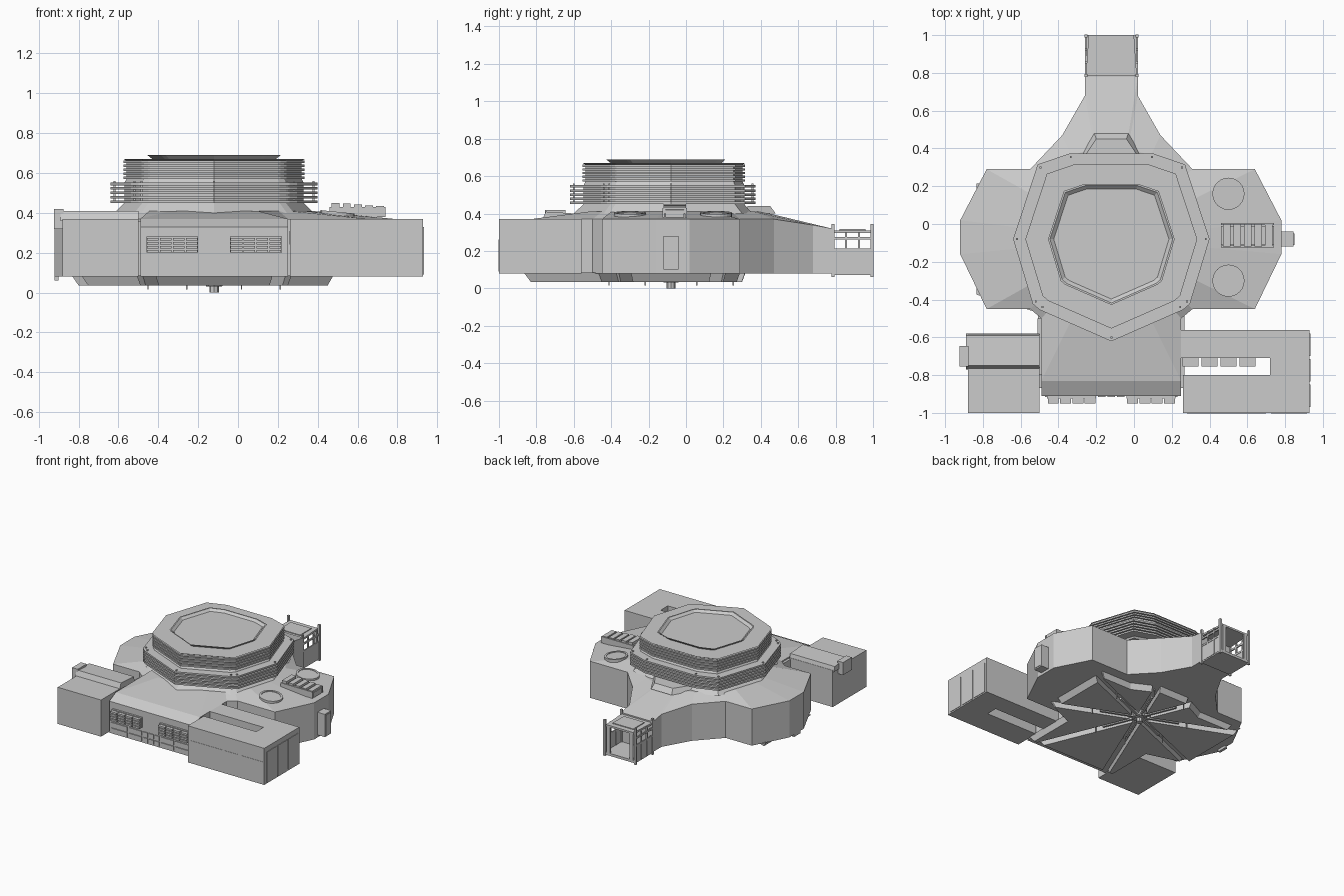
import bpy, bmesh, math
from mathutils import Vector

cube = bpy.data.objects.get("Cube")
if cube:
    bpy.data.objects.remove(cube)

grey = bpy.data.materials.new("light_grey")
grey.use_nodes = True
colour = (.6, .6, .6, 1)
grey.diffuse_color = colour
grey.node_tree.nodes["Principled BSDF"].inputs["Base Color"].default_value = colour

centre = Vector((-.12, -.08))
floor, eaves = .08, .37


def finish(name, bm):
    bmesh.ops.recalc_face_normals(bm, faces=bm.faces)
    mesh = bpy.data.meshes.new(name)
    bm.to_mesh(mesh)
    bm.free()
    mesh.materials.append(grey)
    obj = bpy.data.objects.new(name, mesh)
    bpy.context.collection.objects.link(obj)
    return obj


def loft(name, loops):
    """Skin a stack of matching loops and cap both ends."""
    bm = bmesh.new()
    rows = [[bm.verts.new(point) for point in loop] for loop in loops]
    for below, above in zip(rows, rows[1:]):
        for i in range(len(below)):
            bm.faces.new((below[i - 1], below[i], above[i], above[i - 1]))
    bm.faces.new(rows[0])
    bm.faces.new(rows[-1])
    return finish(name, bm)


def prism(name, points, bottom, top):
    return loft(name, [[(x, y, z) for x, y in points] for z in (bottom, top)])


def box(name, left, right, front, back, bottom, top):
    corners = [(left, front), (right, front), (right, back), (left, back)]
    return prism(name, corners, bottom, top)


def block(name, x, y, width, depth, bottom, top):
    """Box placed by the middle of its footprint."""
    return box(name, x - width / 2, x + width / 2, y - depth / 2, y + depth / 2, bottom, top)


def side_prism(name, left, right, profile):
    return loft(name, [[(x, y, z) for y, z in profile] for x in (left, right)])


def circle(sides):
    angles = [math.tau * i / sides for i in range(sides)]
    return [Vector((math.cos(a), math.sin(a))) for a in angles]


def two_sided(half, left_reach, right_reach):
    """Join a half outline with its mirror image; each side has its own reach."""
    near = [(centre.x + x, y) for x, y in half(left_reach)]
    far = [(centre.x - x, y) for x, y in half(right_reach)]
    return near + far[::-1]


# Main body: wings, front hall and rear neck under a roof sloping from the hub
def body_half(reach):
    shoulder = reach - .14
    return [(.14, .78), (.14, .68), (.26, .47), (.43, .29), (shoulder, .29), (reach, .02),
            (reach, -.16), (shoulder, -.45), (.43, -.45), (.37, -.5), (.37, -.83)]


def roof_edge(y):
    return eaves - max(0, y - .5) * .18


outline = two_sided(body_half, .9, .8)
collar = [centre + (Vector(p) - centre).normalized() * .49 for p in outline]
loft("main_body", [[(x, y, floor) for x, y in outline],
                   [(x, y, roof_edge(y)) for x, y in outline],
                   [(x, y, .41) for x, y in collar]])

# Central hub: rounded octagon with stacked gallery rings and a recessed roof
half_ring = [(0, -1.04), (.73, -.72), (.8, -.66), (1, 0), (.75, .76), (.43, .87)]
contour = half_ring + [(-x, y) for x, y in half_ring[:0:-1]]


def ring_stack(start, count, pitch, inner, outer):
    steps = []
    for i in range(count):
        low, high = start + i * pitch, start + (i + .6) * pitch
        steps += [(inner, low), (outer, low), (outer, high), (inner, high)]
    return steps


profile = [(.5, .4), (.48, .42)]
profile += ring_stack(.45, 5, .022, .45, .52)
profile += ring_stack(.57, 5, .02, .44, .455)
profile += [(.455, .67), (.31, .67), (.335, .69), (.325, .69), (.305, .673)]
loft("hub", [[(centre.x + s * x, centre.y + s * y, z) for x, y in contour] for s, z in profile])
for x, y in contour:
    post = centre + Vector((x, y)) / 2
    block("gallery_post", post.x, post.y, .01, .01, .45, .56)

# Rear porch wedge behind the hub
loft("rear_porch", [[(centre.x + x, y, z) for x, y in
                     ((-w, .33), (w, .33), (w / 2, back), (-w / 2, back))]
                    for w, back, z in ((.18, .48, .4), (.16, .45, .44))])

# Front hall facade with awning blocks and window rows
hall_left, hall_right = centre.x - .37, centre.x + .37
side_prism("front_facade", hall_left, hall_right,
           [(-.83, floor), (-.91, floor), (-.91, .33), (-.83, eaves)])
for side in (-1, 1):
    middle = centre.x + side * .21
    block("awning_back", middle, -.91, .26, .03, .2, .28)
    for column in range(4):
        x = middle + (column - 1.5) * .065
        for row in range(4):
            z = .2 + row * .02
            block("awning_slat", x, -.93, .058, .04, z, z + .014)
    for z in (.09, .135):
        for offset, width in ((.05, .04), (.14, .11), (.28, .14)):
            block("facade_window", centre.x + side * offset, -.91, width, .014, z, z + .035)
for z in (.09, .135):
    block("middle_window", centre.x, -.91, .04, .014, z, z + .035)

# Slotted annex on the left front
annex_end = .93
prism("slotted_annex", [(hall_right, -.56), (annex_end, -.56), (annex_end, -1), (.26, -1),
                        (.26, -.8), (.72, -.8), (.72, -.71), (hall_right, -.71)], floor, eaves)
for i in range(4):
    block("slot_block", .3 + i * .1, -.73, .085, .05, .24, .31)
for x, width in ((.49, .42), (.82, .19)):
    block("annex_front_panel", x, -.998, width, .008, .09, .26)
for i in range(3):
    block("annex_side_panel", annex_end, -.91 + i * .135, .008, .12, .09, .33)

# Plain annex on the right front with its raised duct
box("plain_annex", -.88, -.5, -1, -.58, floor, eaves)
side_prism("annex_duct", -.89, -.5, [(-.77, .36), (-.75, .41), (-.59, .4), (-.58, .36)])
block("duct_vent", -.9, -.7, .05, .11, .32, .42)
box("annex_link", -.51, -.48, -.8, -.5, floor, .36)

# Left wing roof: two hatch rims and an equipment rack
for y in (-.3, .16):
    loft("roof_hatch", [[(.5 + r * u, y + r * v, z - r * u / 10) for u, v in circle(24)]
                        for r, z in ((.085, .38), (.085, .405), (.07, .405), (.07, .4))])
rack_y = -.06
loft("rack_base", [[(x, rack_y + side * .05, z) for side, z in
                    ((-1, .38), (1, .38), (1, top), (-1, top))]
                   for x, top in ((.46, .43), (.74, .42))])
for i in range(5):
    block("rack_unit", .49 + i * .056, rack_y, .04, .12, .4, .45 - i * .004)
for side in (-1, 1):
    block("rack_rail", .6, rack_y + side * .06, .28, .01, .38, .43)

# Outer wing pods
block("left_pod", .81, -.08, .07, .08, .1, .28)
block("left_pod_panel", .845, -.08, .008, .06, .11, .27)
block("right_pod", -.91, -.08, .02, .08, .06, .3)

# Rear gate: framed cage with open back and roof panel
gate_y, half_width, depth = .89, .135, .21
block("gate_floor", centre.x, gate_y, half_width * 2, .22, .07, .09)
block("gate_inner_wall", centre.x, .78, half_width * 2, .015, floor, .32)
loft("gate_roof", [[(centre.x + side * w, y, z) for side, y, w in
                    ((-1, .78, .135), (1, .78, .135), (1, 1, .12), (-1, 1, .12))]
                   for z in (.295, .31)])
block("gate_roof_panel", centre.x, gate_y, .18, .14, .305, .316)
for side in (-1, 1):
    x = centre.x + side * half_width
    for end in (-1, 1):
        block("gate_post", x, gate_y + end * depth / 2, .016, .016, .06, .345)
    for z in (.2, .26):
        block("gate_side_rail", x, gate_y, .01, depth, z, z + .014)
    for end in (-1, 1):
        block("gate_side_bar", x, gate_y + end * .035, .01, .012, floor, .3)
    block("gate_side_panel", x, gate_y, .004, depth, floor, .2)
    block("gate_door_jamb", centre.x + side * .1, gate_y + depth / 2, .03, .01, floor, .3)


# Lower hull with radial channels
def hull_half(reach):
    return [(.12, .3), (.32, .2), (reach, .2), (reach, -.36), (.37, -.45), (.37, -.83)]


keel = [Vector(p) - centre for p in two_sided(hull_half, .57, .68)]
hull = loft("lower_hull", [[(*(centre + p * scale), z) for p in keel]
                           for scale, z in ((1, .035), (1.05, .085))])
cutters = []
for i in range(8):
    angle = math.radians(45 * (i + .5))
    along = Vector((math.cos(angle), math.sin(angle)))
    across = along.orthogonal()

    def strip(start, end, width):
        corners = ((start, -width), (end, -width), (end, width), (start, width))
        return [centre + along * a + across * b for a, b in corners]

    cutter = prism("channel_cutter", strip(.05, 1, .03), 0, floor)
    cutter.hide_render = True
    cutters.append(cutter)
    channel = hull.modifiers.new("channel", "BOOLEAN")
    channel.operation, channel.object, channel.solver = "DIFFERENCE", cutter, "EXACT"
    prism("channel_strut", strip(.03, .3, .008), .04, .055)
    tip = centre + along * .36
    block("antenna", tip.x, tip.y, .006, .006, .015, floor)

# Bake the channels and drop the cutters
bpy.context.view_layer.update()
depsgraph = bpy.context.evaluated_depsgraph_get()
baked = bpy.data.meshes.new_from_object(hull.evaluated_get(depsgraph))
hull.modifiers.clear()
hull.data = baked
for cutter in cutters:
    bpy.data.objects.remove(cutter)

# Central pylon below the hub
loft("pylon", [[(*(centre + p * r), z) for p in circle(8)]
               for r, z in ((.024, 0), (.024, .03), (.04, .03), (.06, .085))])
